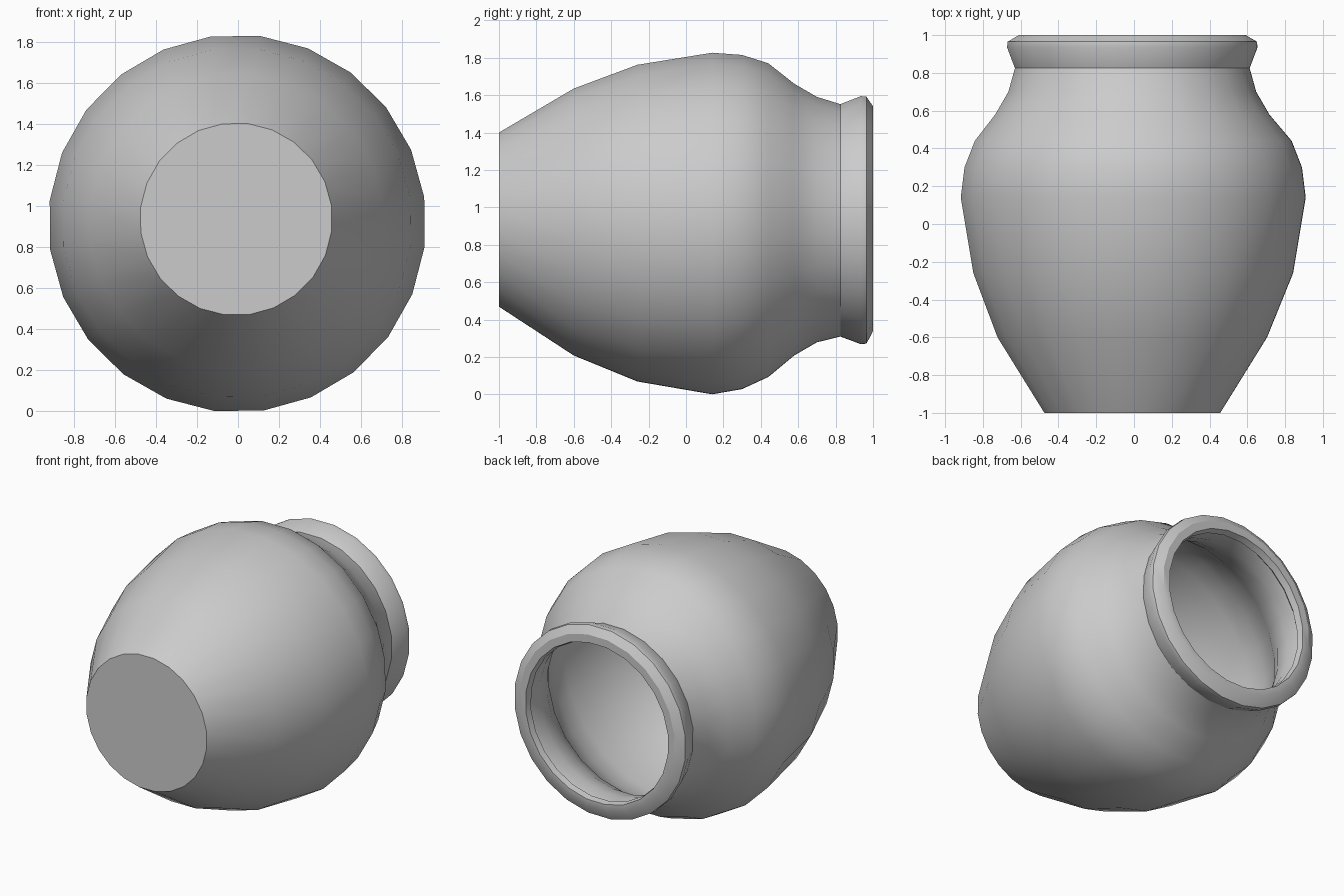
import bpy, bmesh, math

if "Cube" in bpy.data.objects:
    bpy.data.objects.remove(bpy.data.objects["Cube"])

SIDES = 24
TURN = math.radians(7.0)   # vertices straddle the top and side points

clay = bpy.data.materials.new("clay grey")
clay.diffuse_color = (0.6, 0.6, 0.6, 1)
clay.use_nodes = True
clay.node_tree.nodes["Principled BSDF"].inputs["Base Color"].default_value = clay.diffuse_color

# Profile along y, from base to lip and back inside: (y, radius, centre height)
OUTER = [(-1.0, 0.469, 0.935), (-0.60, 0.719, 0.922), (-0.26, 0.853, 0.916),
         (0.14, 0.92, 0.914), (0.30, 0.90, 0.922), (0.44, 0.845, 0.932),
         (0.58, 0.731, 0.935), (0.70, 0.661, 0.935), (0.825, 0.626, 0.931),
         (0.935, 0.668, 0.932), (0.965, 0.665, 0.932), (1.0, 0.605, 0.94)]
INNER = [(1.0, 0.555, 0.935), (0.955, 0.545, 0.932), (0.92, 0.58, 0.932),
         (0.825, 0.566, 0.931), (0.70, 0.60, 0.935), (0.58, 0.67, 0.935),
         (0.44, 0.785, 0.932), (0.30, 0.84, 0.922), (0.14, 0.86, 0.914),
         (-0.26, 0.79, 0.916), (-0.60, 0.66, 0.922), (-0.94, 0.44, 0.935)]


def ring(bm, y, r, cz):
    cx = -0.004 if abs(y) < 0.5 else -0.009
    angles = [TURN + math.tau * i / SIDES for i in range(SIDES)]
    return [bm.verts.new((cx + r * math.sin(a), y, cz + r * math.cos(a)))
            for a in angles]


# Hollow jar lying on its side, mouth to the back
bm = bmesh.new()
rings = [ring(bm, *p) for p in OUTER + INNER]
for a, b in zip(rings, rings[1:]):
    for i in range(SIDES):
        j = (i + 1) % SIDES
        bm.faces.new((a[i], a[j], b[j], b[i]))
bm.faces.new(rings[0])      # outer base
bm.faces.new(rings[-1])     # inner floor
bmesh.ops.recalc_face_normals(bm, faces=bm.faces)

mesh = bpy.data.meshes.new("jar")
bm.to_mesh(mesh)
bm.free()
mesh.materials.append(clay)
jar = bpy.data.objects.new("jar", mesh)
bpy.context.collection.objects.link(jar)

# Smooth body with crisp base, neck and lip
bpy.context.view_layer.objects.active = jar
jar.select_set(True)
bpy.ops.object.shade_smooth_by_angle(angle=math.radians(30))
